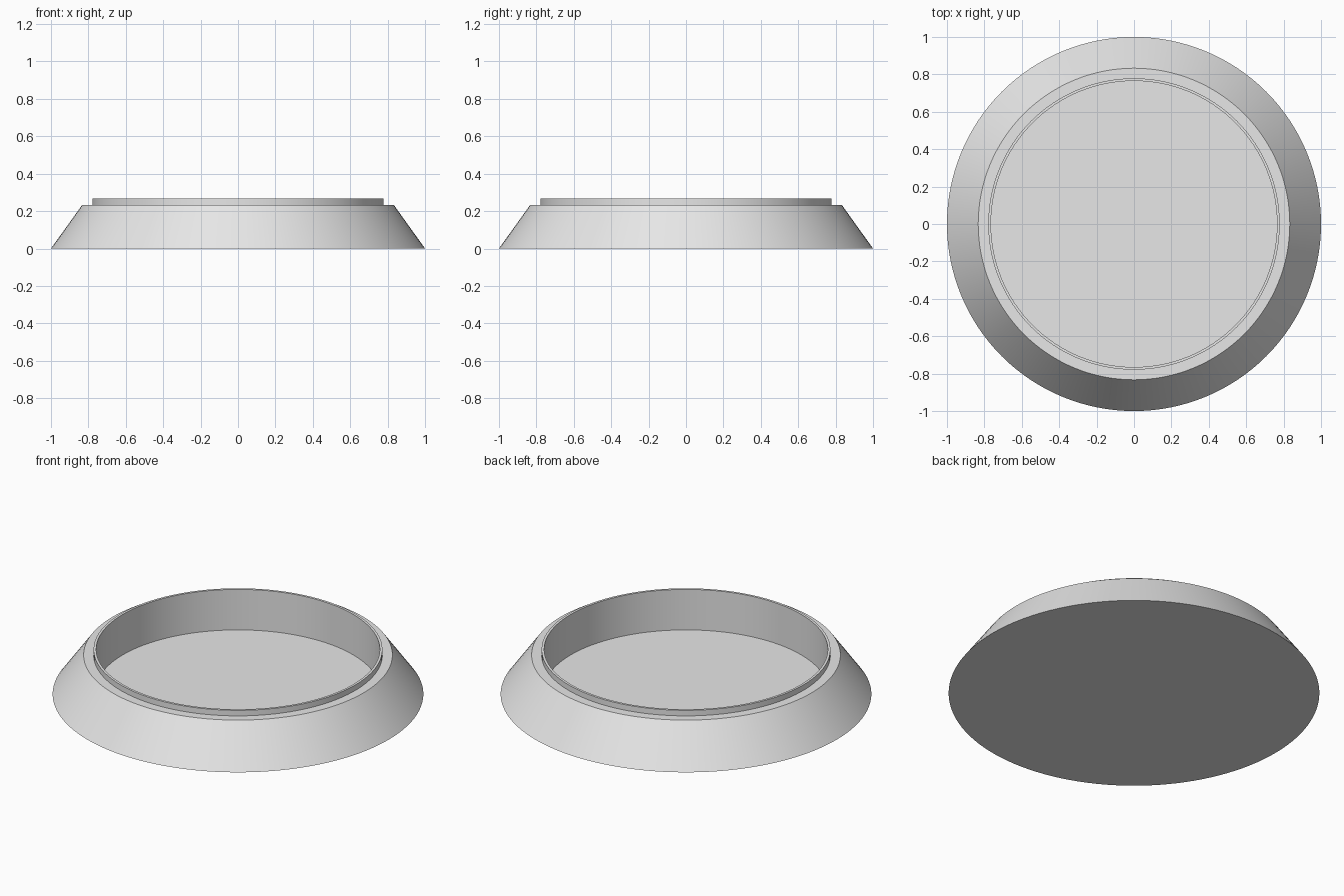
import bpy, bmesh, math

cube = bpy.data.objects.get("Cube")
if cube:
    bpy.data.objects.remove(cube, do_unlink=True)

SEGMENTS = 128

# Single plain grey
grey = bpy.data.materials.new("light_grey")
grey.use_nodes = True
colour = (0.8, 0.8, 0.8, 1)
grey.diffuse_color = colour
grey.node_tree.nodes["Principled BSDF"].inputs["Base Color"].default_value = colour


def lathe(name, profile, material):
    """Revolve a (radius, height) profile about the z axis."""
    bm = bmesh.new()
    verts = [bm.verts.new((r, 0, z)) for r, z in profile]
    edges = [bm.edges.new(pair) for pair in zip(verts, verts[1:])]
    bmesh.ops.spin(bm, geom=verts + edges, cent=(0, 0, 0), axis=(0, 0, 1),
                   angle=math.tau, steps=SEGMENTS, use_merge=False)
    bmesh.ops.remove_doubles(bm, verts=bm.verts, dist=1e-4)
    bmesh.ops.recalc_face_normals(bm, faces=bm.faces)
    mesh = bpy.data.meshes.new(name)
    bm.to_mesh(mesh)
    bm.free()
    mesh.materials.append(material)
    obj = bpy.data.objects.new(name, mesh)
    bpy.context.collection.objects.link(obj)
    bpy.ops.object.select_all(action="DESELECT")
    obj.select_set(True)
    bpy.context.view_layer.objects.active = obj
    bpy.ops.object.shade_smooth_by_angle(angle=math.radians(30))
    return obj


# Hollow dish: flat underside, sloped wall, ledge, thin raised lip, sunken floor
lathe("sloped_dish", [
    (0, 0), (1, 0),
    (0.833, 0.233), (0.779, 0.233),
    (0.779, 0.266), (0.765, 0.266),
    (0.765, 0.025), (0, 0.025),
], grey)
